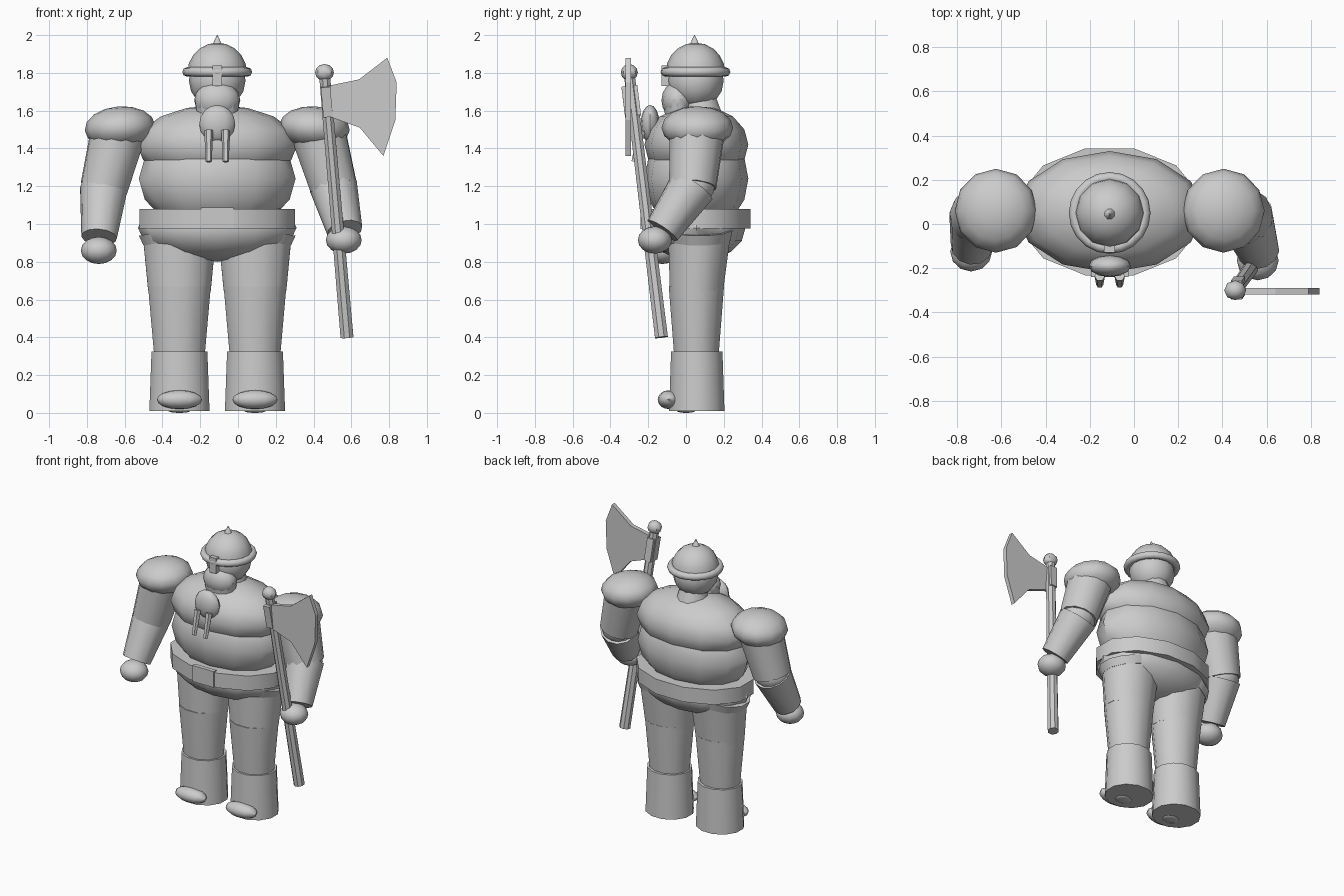
import bpy, bmesh, math
from mathutils import Vector, Matrix

cube = bpy.data.objects.get("Cube")
if cube:
    bpy.data.objects.remove(cube)

grey = bpy.data.materials.new("plain_grey")
grey.use_nodes = True
grey.diffuse_color = (0.6, 0.6, 0.6, 1)
grey.node_tree.nodes["Principled BSDF"].inputs["Base Color"].default_value = (0.6, 0.6, 0.6, 1)

CX, CY = -0.11, 0.055        # middle of the body


def finish(name, bm, matrix=Matrix(), smooth=True):
    bmesh.ops.recalc_face_normals(bm, faces=bm.faces)
    mesh = bpy.data.meshes.new(name)
    bm.to_mesh(mesh)
    bm.free()
    mesh.transform(matrix)
    mesh.materials.append(grey)
    obj = bpy.data.objects.new(name, mesh)
    bpy.context.collection.objects.link(obj)
    if smooth:
        bpy.ops.object.select_all(action='DESELECT')
        bpy.context.view_layer.objects.active = obj
        obj.select_set(True)
        bpy.ops.object.shade_smooth_by_angle(angle=math.radians(42))
    return obj


def ball(name, centre, radii, segments=12, rings=8, tilt=0):
    bm = bmesh.new()
    bmesh.ops.create_uvsphere(bm, u_segments=segments, v_segments=rings, radius=1)
    place = Matrix.Translation(centre) @ Matrix.Rotation(tilt, 4, 'Y')
    return finish(name, bm, place @ Matrix.Diagonal((*radii, 1)))


def tube(name, start, end, r1, r2, sides=12, flat=1.0):
    """Tapered round bar between two points; flat squashes it along y."""
    a, b = Vector(start), Vector(end)
    bm = bmesh.new()
    bmesh.ops.create_cone(bm, cap_ends=True, segments=sides, radius1=r1, radius2=r2,
                          depth=(b - a).length)
    spin = Matrix.Rotation(math.pi / sides, 4, 'Z')
    aim = Vector((0, 0, 1)).rotation_difference(b - a).to_matrix().to_4x4()
    return finish(name, bm, Matrix.Translation((a + b) / 2) @ aim
                  @ Matrix.Diagonal((1, flat, 1, 1)) @ spin)


def box(name, centre, size, turn=Matrix()):
    bm = bmesh.new()
    bmesh.ops.create_cube(bm, size=1)
    return finish(name, bm, Matrix.Translation(centre) @ turn @ Matrix.Diagonal((*size, 1)), False)


# Torso
ball("hips", (CX, CY, 0.98), (0.42, 0.26, 0.18))
ball("belly", (CX, CY, 1.24), (0.415, 0.275, 0.29))
ball("chest", (CX, CY, 1.42), (0.425, 0.275, 0.21))
tube("belt", (CX, CY, 0.975), (CX, CY, 1.08), 0.425, 0.425, 12, 0.70)
box("buckle", (CX, -0.225, 1.03), (0.17, 0.03, 0.115))

# Legs and boots
for side, x in (("right", -0.31), ("left", 0.09)):
    out = -1 if side == "right" else 1
    tube(side + "_thigh", (x, 0.055, 0.65), (x, 0.07, 0.935), 0.172, 0.2, 12, 0.85)
    tube(side + "_hip_cuff", (x, 0.07, 0.92), (x + out * 0.01, 0.07, 0.975), 0.2, 0.215, 12, 0.85)
    tube(side + "_shin", (x, 0.055, 0.32), (x, 0.055, 0.67), 0.14, 0.172, 12, 0.88)
    tube(side + "_boot", (x, 0.057, 0.01), (x, 0.057, 0.325), 0.165, 0.153, 12, 0.92)
    ball(side + "_toe", (x, -0.09, 0.07), (0.12, 0.06, 0.05))
    ball(side + "_sole", (x, 0.0, 0.012), (0.06, 0.05, 0.012))

# Arms
for side, shoulder, elbow, wrist, hand in (
        ("right", (-0.63, 0.06, 1.5), (-0.71, 0.035, 1.19), (-0.735, -0.1, 0.93), (-0.737, -0.125, 0.86)),
        ("left", (0.42, 0.06, 1.5), (0.505, 0.035, 1.2), (0.565, -0.125, 0.965), (0.56, -0.165, 0.915))):
    out = -1 if side == "right" else 1
    ball(side + "_shoulder_pad", (-0.11 + out * 0.515, 0.06, 1.51), (0.187, 0.19, 0.113), tilt=out * 0.08)
    tube(side + "_upper_arm", shoulder, elbow, 0.15, 0.128)
    ball(side + "_elbow", elbow, (0.118, 0.118, 0.1))
    tube(side + "_forearm", elbow, wrist, 0.127, 0.095)
    ball(side + "_hand", hand, (0.095, 0.09, 0.072))

# Head, beard and braids
tube("neck", (CX, 0.085, 1.56), (CX, 0.07, 1.68), 0.115, 0.085)
ball("head", (CX, 0.05, 1.76), (0.15, 0.15, 0.15))
box("nose_guard", (CX, -0.11, 1.785), (0.05, 0.04, 0.11))
ball("upper_beard", (CX, -0.045, 1.655), (0.122, 0.085, 0.1))
tube("beard_body", (CX, -0.04, 1.54), (CX, -0.045, 1.66), 0.105, 0.122, 12, 0.65)
ball("lower_beard", (CX, -0.19, 1.53), (0.095, 0.05, 0.1))
for side, x in (("right", CX - 0.045), ("left", CX + 0.045)):
    tube(side + "_braid", (x, -0.275, 1.33), (x, -0.235, 1.495), 0.016, 0.024, 6)

# Helmet
bm = bmesh.new()
bmesh.ops.create_uvsphere(bm, u_segments=12, v_segments=10, radius=1)
bmesh.ops.bisect_plane(bm, geom=bm.verts[:] + bm.edges[:] + bm.faces[:], plane_co=(0, 0, 0),
                       plane_no=(0, 0, -1), clear_outer=True)
finish("helmet_dome", bm, Matrix.Translation((CX, 0.05, 1.80)) @ Matrix.Diagonal((0.158, 0.158, 0.16, 1)))
bpy.ops.mesh.primitive_torus_add(major_segments=20, minor_segments=8, major_radius=0.16,
                                 minor_radius=0.025, location=(CX, 0.05, 1.805))
rim = bpy.context.object
rim.name = "helmet_rim"
rim.data.materials.append(grey)
bpy.ops.object.shade_smooth_by_angle(angle=math.radians(50))
tube("helmet_spike", (CX, 0.045, 1.945), (CX, 0.045, 2.0), 0.03, 0.002, 8)

# Axe
foot, top = Vector((0.577, -0.13, 0.40)), Vector((0.458, -0.3, 1.79))
tube("axe_handle", foot, top, 0.037, 0.031, 8)
ball("axe_knob", top + Vector((0, 0, 0.012)), (0.05, 0.045, 0.045), 8, 6)
lean = Vector((0, 0, 1)).rotation_difference(top - foot).to_matrix().to_4x4()
box("axe_socket", (0.47, -0.29, 1.65), (0.05, 0.085, 0.16), lean)
outline = [(0.47, 1.73), (0.64, 1.765), (0.79, 1.88), (0.84, 1.75),
           (0.833, 1.55), (0.77, 1.36), (0.645, 1.51), (0.48, 1.57)]
bm = bmesh.new()
face = bm.faces.new([bm.verts.new((x, -0.32, z)) for x, z in outline])
side = bmesh.ops.extrude_face_region(bm, geom=[face])
bmesh.ops.translate(bm, vec=(0, 0.03, 0), verts=[v for v in side["geom"] if isinstance(v, bmesh.types.BMVert)])
finish("axe_blade", bm, smooth=False)
